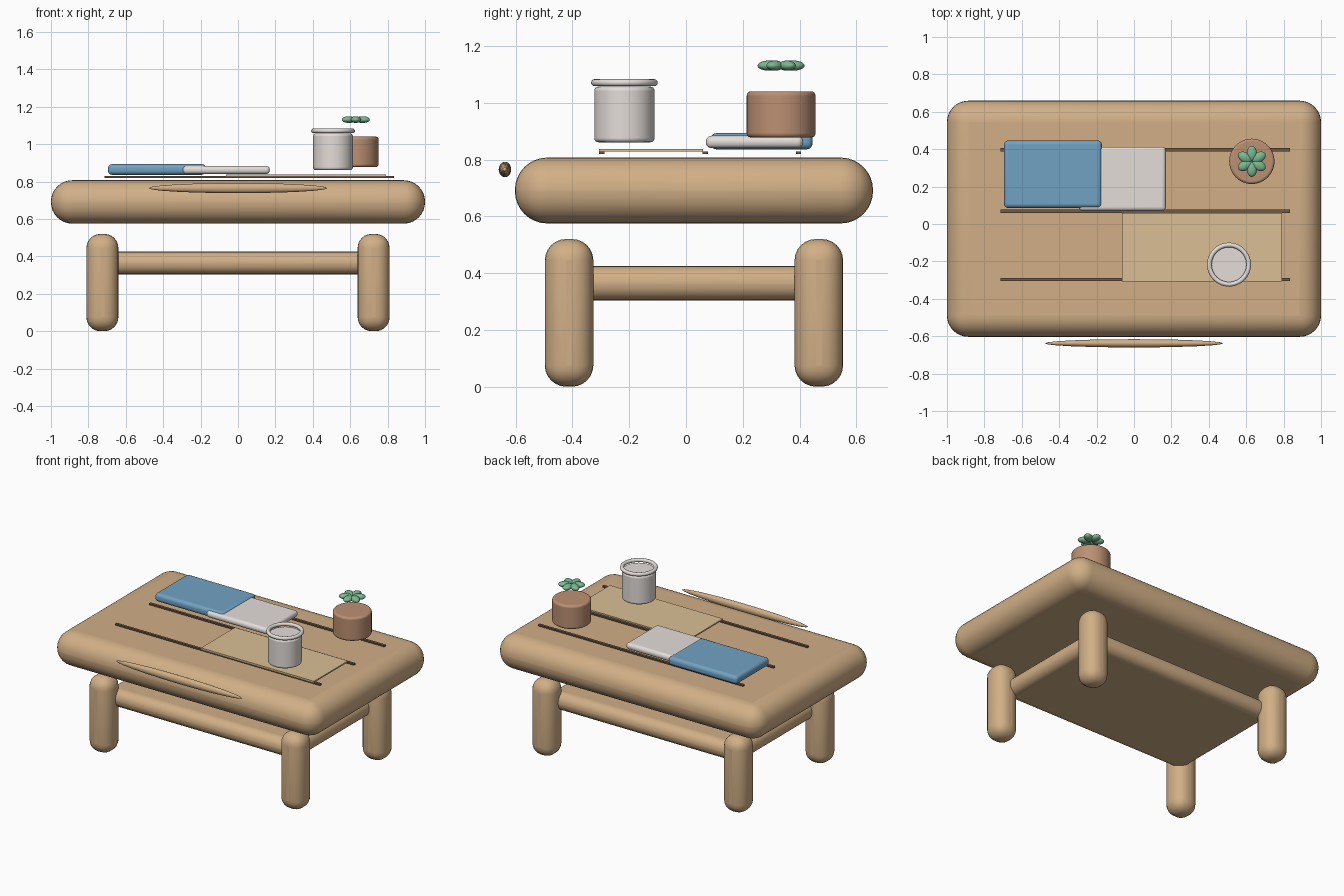
import bpy, math

if "Cube" in bpy.data.objects:
    bpy.data.objects.remove(bpy.data.objects["Cube"])

CY = 0.028  # table centre in y


def material(name, rgb):
    m = bpy.data.materials.new(name)
    m.diffuse_color = (*rgb, 1)
    m.use_nodes = True
    m.node_tree.nodes["Principled BSDF"].inputs["Base Color"].default_value = m.diffuse_color
    return m


WOOD = material("wood", (0.64, 0.43, 0.24))
DARK = material("dark_wood", (0.16, 0.10, 0.06))
PALE = material("pale_wood", (0.70, 0.52, 0.30))
BLUE = material("blue", (0.17, 0.36, 0.54))
CREAM = material("cream", (0.78, 0.73, 0.70))
CLAY = material("clay", (0.50, 0.28, 0.17))
GREEN = material("green", (0.20, 0.48, 0.28))


def finish(name, mat, bevel=0, segments=5):
    o = bpy.context.object
    o.name = name
    o.data.materials.append(mat)
    bpy.ops.object.transform_apply(location=False, rotation=True, scale=True)
    if bevel:
        b = o.modifiers.new("round", 'BEVEL')
        b.width, b.segments, b.limit_method = bevel, segments, 'ANGLE'
        b.angle_limit = math.radians(40)
    bpy.ops.object.shade_smooth_by_angle(angle=math.radians(40))
    return o


def box(name, mat, x, y, z, bevel=0, segments=5):
    """Box from (min, max) ranges on each axis."""
    r = (x, y, z)
    bpy.ops.mesh.primitive_cube_add(size=1, location=[(a + b) / 2 for a, b in r])
    bpy.context.object.scale = [b - a for a, b in r]
    return finish(name, mat, bevel, segments)


def cylinder(name, mat, x, y, z, radius, bevel):
    bpy.ops.mesh.primitive_cylinder_add(vertices=48, radius=radius, depth=z[1] - z[0],
                                        location=(x, y, sum(z) / 2))
    return finish(name, mat, bevel, 4)


def ellipsoid(name, mat, loc, radii, spin=(0, 0, 0)):
    bpy.ops.mesh.primitive_uv_sphere_add(segments=24, ring_count=12, radius=1,
                                         location=loc, rotation=spin)
    bpy.context.object.scale = radii
    return finish(name, mat)


# Table: rounded top, four legs and a low shelf
box("table_top", WOOD, (-1, 1), (CY - 0.631, CY + 0.631), (0.575, 0.807), 0.114, 8)
for sx, side in ((-1, "left"), (1, "right")):
    for sy, end in ((-1, "front"), (1, "back")):
        x, y = sx * 0.725, CY + sy * 0.44
        box(f"{end}_{side}_leg", WOOD, (x - 0.0855, x + 0.0855),
            (y - 0.0855, y + 0.0855), (0, 0.52), 0.075, 6)
box("shelf", WOOD, (-0.725, 0.725), (CY - 0.44, CY + 0.44), (0.304, 0.425), 0.058, 6)

# Spindle-shaped front pull
ellipsoid("front_pull", WOOD, (0, -0.638, 0.765), (0.027, 0.022, 0.477), (0, math.pi / 2, 0))

# Thin plank seams and pale runner
for i, y in enumerate((-0.297, 0.068, 0.396)):
    box(f"seam_{i + 1}", DARK, (-0.715, 0.835), (y - 0.009, y + 0.009), (0.819, 0.829))
box("runner", PALE, (-0.065, 0.79), (-0.307, 0.06), (0.829, 0.838))

# Two overlapping books
box("blue_book", BLUE, (-0.695, -0.172), (0.086, 0.446), (0.836, 0.893), 0.022)
box("cream_book", CREAM, (-0.295, 0.17), (0.07, 0.413), (0.84, 0.884), 0.02)

# Mug with rim
cylinder("mug", CREAM, 0.508, -0.217, (0.861, 1.057), 0.106, 0.014)
bpy.ops.mesh.primitive_torus_add(major_segments=48, minor_segments=12, major_radius=0.105,
                                 minor_radius=0.0125, location=(0.508, -0.217, 1.071))
finish("mug_rim", CREAM)

# Plant pot with six flattened leaves
cylinder("plant_pot", CLAY, 0.63, 0.335, (0.878, 1.04), 0.121, 0.014)
for i in range(6):
    a = math.radians(90 + 60 * i)
    ellipsoid(f"leaf_{i + 1}", GREEN,
              (0.63 + 0.042 * math.cos(a), 0.335 + 0.042 * math.sin(a), 1.131),
              (0.041, 0.027, 0.018), (0, 0, a))
